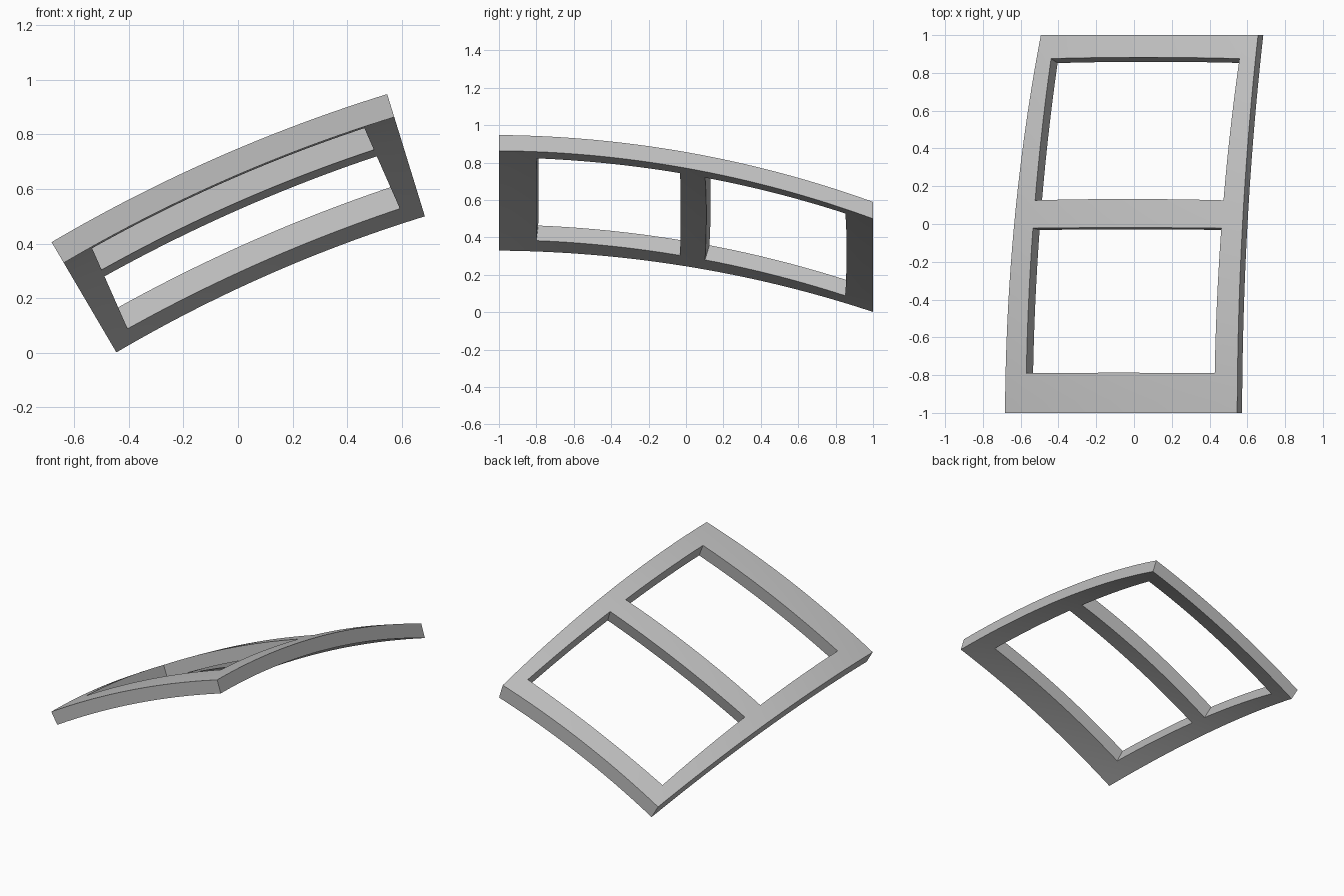
import bpy, bmesh
from math import sin, cos, sqrt, radians
from mathutils import Matrix

cube = bpy.data.objects.get("Cube")
if cube:
    bpy.data.objects.remove(cube, do_unlink=True)

RADIUS, THICK, Y_CENTRE = 5.8, 0.088, -1.05
HALF_ANGLE, TILT = radians(6.65), radians(23.8)
STEPS = 32
# Local z is the frame's middle normal; tilt it over toward -x
PLACE = Matrix.Translation((-0.084, 0, 0.712)) @ Matrix.Rotation(-TILT, 4, 'Y')

grey = bpy.data.materials.new("plain_grey")
grey.use_nodes = True
colour = (0.52, 0.52, 0.52, 1)
grey.diffuse_color = colour
grey.node_tree.nodes["Principled BSDF"].inputs["Base Color"].default_value = colour


def make_object(name, bm):
    bmesh.ops.recalc_face_normals(bm, faces=bm.faces)
    mesh = bpy.data.meshes.new(name)
    bm.to_mesh(mesh)
    bm.free()
    mesh.transform(PLACE)
    mesh.materials.append(grey)
    obj = bpy.data.objects.new(name, mesh)
    bpy.context.collection.objects.link(obj)
    return obj


def shell_panel():
    """Patch of a spherical shell with flat ends and radial sides."""
    bm = bmesh.new()

    def layer(radius):
        rows = []
        for j in range(STEPS + 1):
            y = -1 + 2 * j / STEPS
            r = sqrt(radius ** 2 - (y - Y_CENTRE) ** 2)
            angles = [HALF_ANGLE * (2 * i / STEPS - 1) for i in range(STEPS + 1)]
            rows.append([bm.verts.new((r * sin(a), y, r * cos(a) - RADIUS)) for a in angles])
        return rows

    outer, inner = layer(RADIUS), layer(RADIUS - THICK)
    for rows in (outer, inner):
        for a, b in zip(rows, rows[1:]):
            for i in range(STEPS):
                bm.faces.new((a[i], a[i + 1], b[i + 1], b[i]))

    def rim(rows):
        return (rows[0] + [r[-1] for r in rows[1:]]
                + rows[-1][-2::-1] + [r[0] for r in rows[-2:0:-1]])

    a, b = rim(outer), rim(inner)
    for i in range(len(a)):
        k = (i + 1) % len(a)
        bm.faces.new((a[i], a[k], b[k], b[i]))
    return make_object("window_frame", bm)


def window_cutter(name, front, back, lean):
    """Box leaning with the surface; front and back are (y, z) on the surface."""
    bm = bmesh.new()
    bmesh.ops.create_cube(bm, size=2)
    for v in bm.verts:
        y, z = front if v.co.y < 0 else back
        v.co.x *= 0.545
        v.co.y = y + lean * (v.co.z - z)
    return make_object(name, bm)


frame = shell_panel()
cutters = [
    window_cutter("front_opening_cutter", (-0.79, -0.03), (-0.02, -0.10), 0.11),
    window_cutter("rear_opening_cutter", (0.13, -0.13), (0.88, -0.34), 0.277),
]

# Cut both openings, then discard the cutters
bpy.ops.object.select_all(action='DESELECT')
bpy.context.view_layer.objects.active = frame
frame.select_set(True)
for cutter in cutters:
    cutter.hide_render = True
    mod = frame.modifiers.new("opening", 'BOOLEAN')
    mod.operation, mod.solver, mod.object = 'DIFFERENCE', 'EXACT', cutter
    bpy.ops.object.modifier_apply(modifier=mod.name)
    bpy.data.objects.remove(cutter, do_unlink=True)

bpy.ops.object.shade_smooth_by_angle(angle=radians(30))
